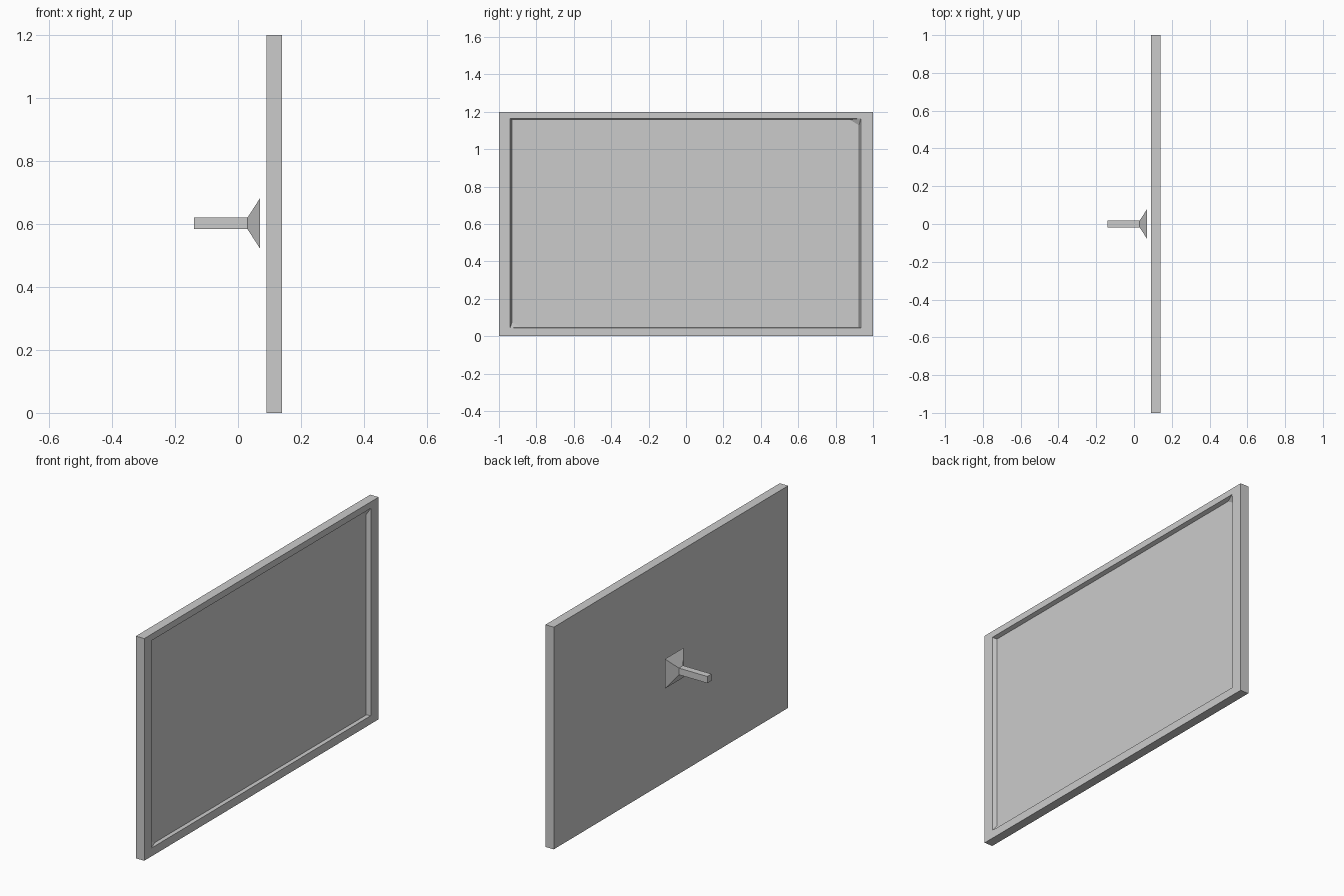
import bpy
import bmesh

if "Cube" in bpy.data.objects:
    bpy.data.objects.remove(bpy.data.objects["Cube"])


def loft(name, rings, flat_pairs=None):
    """Bridge equal-length rings in order and cap both ends."""
    bm = bmesh.new()
    vs = [[bm.verts.new(p) for p in ring] for ring in rings]
    for a, b in zip(vs, vs[1:]):
        n = len(a)
        for i in range(n):
            j = (i + 1) % n
            bm.faces.new((a[i], a[j], b[j], b[i]))
    bm.faces.new(list(reversed(vs[0])))
    bm.faces.new(vs[-1])
    # merge doubled corner points so the corner webs become triangles
    bmesh.ops.remove_doubles(bm, verts=bm.verts[:], dist=1e-5)
    bmesh.ops.recalc_face_normals(bm, faces=bm.faces[:])
    me = bpy.data.meshes.new(name)
    bm.to_mesh(me)
    bm.free()
    ob = bpy.data.objects.new(name, me)
    bpy.context.collection.objects.link(ob)
    return ob


def rect(x, y0, y1, z0, z1, cut=(0, 0)):
    """Rectangle facing x; the low-left and high-right corners can be cut."""
    cy, cz = cut
    return [(x, y0, z0 + cz), (x, y0 + cy, z0), (x, y1, z0),
            (x, y1, z1 - cz), (x, y1 - cy, z1), (x, y0, z1)]


def square(x, h, zc=0.602):
    return [(x, -h, zc - h), (x, h, zc - h), (x, h, zc + h), (x, -h, zc + h)]


# Screen panel: outer frame with a shallow tapered recess and corner webs
loft("screen_panel", [
    rect(0.09, -1, 1, 0, 1.2),
    rect(0.14, -1, 1, 0, 1.2),
    rect(0.14, -0.94, 0.935, 0.045, 1.165),
    rect(0.118, -0.93, 0.925, 0.046, 1.158, (0.05, 0.03)),
])

# Wall bracket: square arm flaring into a mounting plate
loft("wall_bracket", [square(-0.14, 0.018), square(0.03, 0.018), square(0.07, 0.08)])
